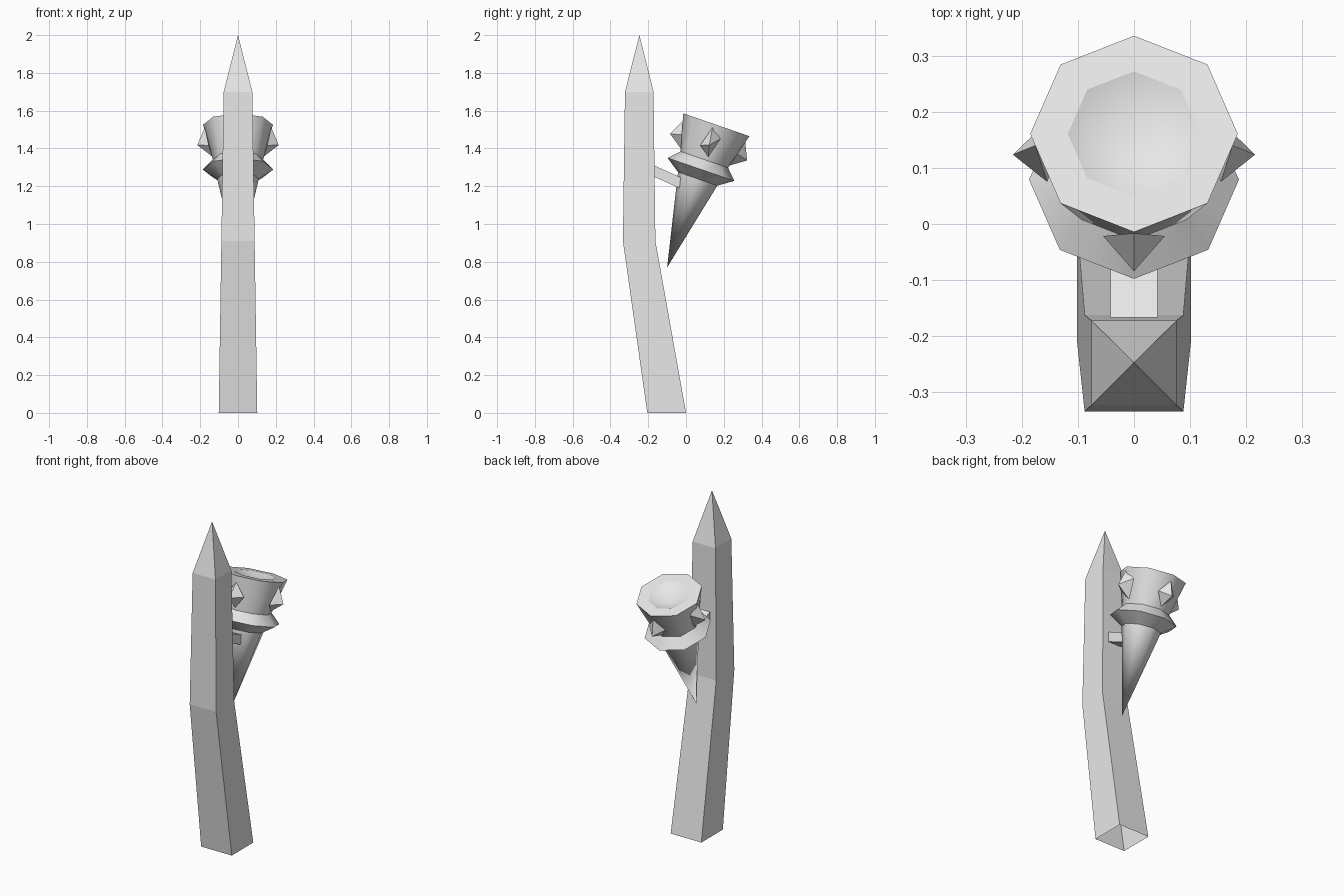
import bpy
import bmesh
import math
from mathutils import Vector

cube = bpy.data.objects.get("Cube")
if cube:
    bpy.data.objects.remove(cube, do_unlink=True)

# Single grey material
GREY = (0.8, 0.8, 0.8, 1.0)
grey = bpy.data.materials.new("plain_grey")
grey.use_nodes = True
grey.diffuse_color = GREY
grey.node_tree.nodes["Principled BSDF"].inputs["Base Color"].default_value = GREY


def finish(name, bm):
    bmesh.ops.recalc_face_normals(bm, faces=bm.faces)
    mesh = bpy.data.meshes.new(name)
    bm.to_mesh(mesh)
    bm.free()
    mesh.materials.append(grey)
    obj = bpy.data.objects.new(name, mesh)
    bpy.context.collection.objects.link(obj)
    return obj


def bridge(bm, lower, upper):
    """Join two loops; a one-vertex loop makes a fan."""
    n = max(len(lower), len(upper))
    faces = []
    for i in range(n):
        j = (i + 1) % n
        if len(lower) == 1:
            corners = (lower[0], upper[j], upper[i])
        elif len(upper) == 1:
            corners = (lower[i], lower[j], upper[0])
        else:
            corners = (lower[i], lower[j], upper[j], upper[i])
        faces.append(bm.faces.new(corners))
    return faces


# Bent square post with a pointed top and an open foot
bm = bmesh.new()
rings = []
for z, half, y0, y1 in ((0, 0.102, -0.205, 0), (0.91, 0.088, -0.334, -0.162),
                        (1.7, 0.076, -0.323, -0.172)):
    rings.append([bm.verts.new(p) for p in ((-half, y0, z), (half, y0, z),
                                            (half, y1, z), (-half, y1, z))])
rings.append([bm.verts.new((0, -0.247, 2))])
for a, b in zip(rings, rings[1:]):
    bridge(bm, a, b)
finish("post", bm)

# Torch frame: tip point, leaning axis and two cross directions
TIP = Vector((0, -0.1, 0.77))
AXIS = Vector((0, 0.326, 0.945)).normalized()
SIDE = Vector((1, 0, 0))
BACK = AXIS.cross(SIDE)


def turned(name, profile, sides=8):
    """Turn (radius, height) points about the torch axis, smooth round it."""
    bm = bmesh.new()
    loops = []
    for r, t in profile:
        centre = TIP + AXIS * t
        if r == 0:
            loops.append([bm.verts.new(centre)])
            continue
        angles = [math.tau * i / sides for i in range(sides)]
        loops.append([bm.verts.new(centre + (SIDE * math.cos(a) + BACK * math.sin(a)) * r)
                      for a in angles])
    for a, b in zip(loops, loops[1:]):
        for f in bridge(bm, a, b):
            f.smooth = True
    # Sharp creases around each turned edge
    for loop in loops:
        for e in {e for v in loop for e in v.link_edges}:
            if e.verts[0] in loop and e.verts[1] in loop:
                e.smooth = False
    return finish(name, bm)


# Torch body: pointed handle, collar, flared cup with a hollow
turned("torch", [(0, 0), (0.11, 0.496), (0.187, 0.549), (0.133, 0.604),
                 (0.185, 0.799), (0.118, 0.799), (0, 0.74)])


def spike(name, base, up, across, tip):
    bm = bmesh.new()
    ring = [bm.verts.new(base + d) for d in (up, across, -up, -across)]
    bridge(bm, ring, [bm.verts.new(tip)])
    bm.faces.new(ring)
    finish(name, bm)


# Four diamond spikes around the cup
FLARE = math.radians(15)
CENTRE = TIP + AXIS * 0.69
for name, out in (("front", -BACK), ("back", BACK), ("left", SIDE), ("right", -SIDE)):
    wall = AXIS * math.cos(FLARE) + out * math.sin(FLARE)
    normal = out * math.cos(FLARE) - AXIS * math.sin(FLARE)
    base = CENTRE + out * 0.155
    if name in ("left", "right"):
        base += AXIS * 0.012
        up = wall * 0.08 - BACK * 0.015
        across = BACK * 0.045 + AXIS * 0.034
    else:
        up = wall * 0.075
        across = SIDE * 0.055
    spike(name + "_spike", base, up, across, base + normal * 0.063)

# Bracket joining the post to the torch
bm = bmesh.new()
ends = [[bm.verts.new((x, y, z + dz)) for x, dz in
         ((-0.042, -0.03), (0.042, -0.03), (0.042, 0.03), (-0.042, 0.03))]
        for y, z in ((-0.18, 1.285), (0.0, 1.204))]
bridge(bm, *ends)
for ring in ends:
    bm.faces.new(ring)
finish("bracket", bm)
